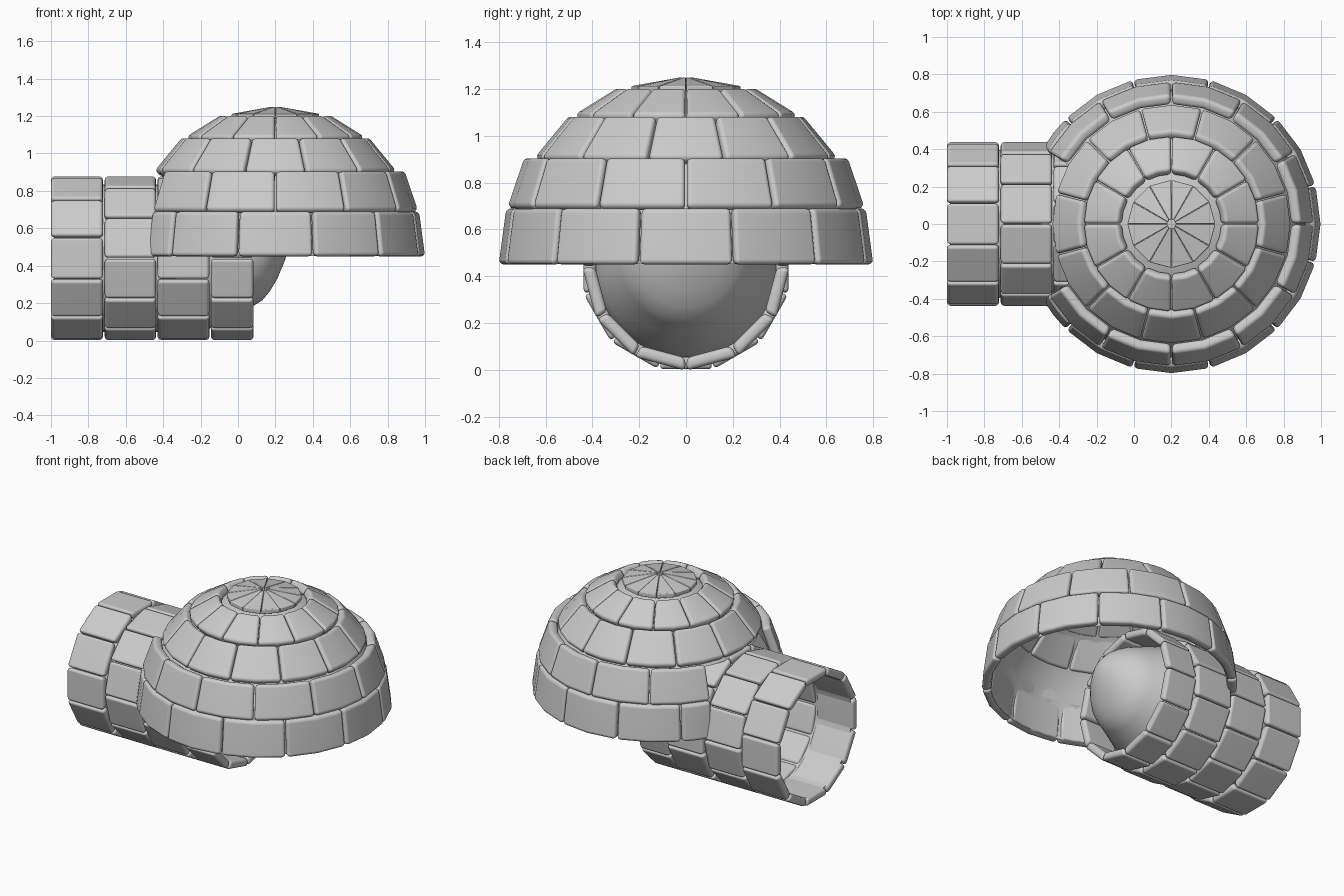
import bpy, bmesh
from math import sin, cos, radians, pi, hypot

if "Cube" in bpy.data.objects:
    bpy.data.objects.remove(bpy.data.objects["Cube"])

CX, CZ = 0.2, 0.44      # dome centre x, tunnel axis height


def finish(name, bm, bevel=0.0):
    bmesh.ops.recalc_face_normals(bm, faces=bm.faces[:])
    me = bpy.data.meshes.new(name)
    bm.to_mesh(me)
    bm.free()
    ob = bpy.data.objects.new(name, me)
    bpy.context.collection.objects.link(ob)
    bpy.context.view_layer.objects.active = ob
    for o in bpy.context.selected_objects:
        o.select_set(False)
    ob.select_set(True)
    if bevel:
        m = ob.modifiers.new("rounded_edges", 'BEVEL')
        m.width, m.segments = bevel, 3
        m.limit_method, m.angle_limit = 'ANGLE', radians(40)
        bpy.ops.object.shade_smooth()
        w = ob.modifiers.new("flat_centres", 'WEIGHTED_NORMAL')
        w.keep_sharp = True
    else:
        bpy.ops.object.shade_smooth()
    return ob


def block(bm, section, a0, a1, steps, place):
    """Sweep a four-point (radius, height) section from angle a0 to a1."""
    loops = []
    for i in range(steps + 1):
        a = radians(a0 + (a1 - a0) * i / steps)
        loops.append([bm.verts.new(place(r, h, a)) for r, h in section])
    for p, q in zip(loops, loops[1:]):
        for k in range(4):
            bm.faces.new((p[k], p[(k + 1) % 4], q[(k + 1) % 4], q[k]))
    bm.faces.new(loops[0])
    bm.faces.new(loops[-1][::-1])


def on_dome(r, h, a):
    return (CX + r * cos(a), r * sin(a), h)


def on_tunnel(r, x, a):
    return (x, r * cos(a), CZ + r * sin(a))


# Dome courses: outer bottom r, z, outer top r, z, joint offset, bevel
rows = [(.80, .45, .768, .69, 15, .022), (.765, .695, .692, .91, 0, .022),
        (.645, .908, .495, 1.09, 15, .022), (.475, 1.092, .29, 1.207, 0, .02),
        (.235, 1.212, .022, 1.25, 0, .005)]
for n, (r0, z0, r1, z1, off, bev) in enumerate(rows):
    bm = bmesh.new()
    d = hypot(r1 - r0, z1 - z0)
    t = .06 if n < 4 else .03
    nx, nz = (z1 - z0) / d * t, (r0 - r1) / d * t
    if n == 0:
        nx, nz = t, 0
    if n == 4:
        nx, nz = 0, t
    sec = [(r0, z0), (r1, z1), (r1 - nx, z1 - nz), (r0 - nx, z0 - nz)]
    gap = .3
    for i in range(12):
        a0, a1 = off + i * 30, off + i * 30 + 30
        if n < 2:           # leave the doorway between 150 and 210 degrees
            if a0 >= 150 and a1 <= 210:
                continue
            if a0 < 150 < a1:
                a1 = 150
            if a0 < 210 < a1:
                a0 = 210
        block(bm, sec, a0 + gap, a1 - gap, 2 if n < 4 else 1, on_dome)
    finish("dome_course_%d" % (n + 1), bm, bev)

# Smooth inner skin of the dome, open at the doorway
bm = bmesh.new()
prev = None
for j in range(17):
    e = pi / 2 * j / 16 * .995
    ring = [bm.verts.new(on_dome(.742 * cos(e), .452 + .742 * sin(e), 2 * pi * i / 48))
            for i in range(48)]
    if prev:
        for i in range(48):
            if 20 <= i < 28 and ring[0].co.z < .88:
                continue
            k = (i + 1) % 48
            bm.faces.new((prev[i], prev[k], ring[k], ring[i]))
    prev = ring
bm.faces.new(prev)
finish("dome_lining", bm)

# Tunnel rings: start x, end x, radius, joint offset
bm = bmesh.new()
for x0, x1, r, off in [(-1, -.722, .452, 15), (-.713, -.438, .443, 0),
                       (-.43, -.153, .452, 15), (-.145, .083, .443, 0)]:
    sec = [(r, x0), (r, x1), (r - .055, x1), (r - .055, x0)]
    for i in range(12):
        block(bm, sec, off + i * 30 + .4, off + i * 30 + 29.6, 1, on_tunnel)
finish("tunnel_blocks", bm, .02)

# Smooth inner skin of the tunnel with its rounded inner end: x, radius, axis z
bm = bmesh.new()
prev = None
for x, r, z in [(-.985, .395, .44), (-.5, .395, .44), (-.2, .39, .44), (-.1, .365, .445),
                (0, .318, .46), (.085, .28, .467), (.13, .257, .472), (.17, .222, .485),
                (.21, .175, .505), (.25, .105, .53), (.27, .05, .545), (.277, .005, .55)]:
    ring = [bm.verts.new((x, r * cos(2 * pi * i / 48), z + r * sin(2 * pi * i / 48)))
            for i in range(48)]
    if prev:
        for i in range(48):
            k = (i + 1) % 48
            bm.faces.new((prev[i], prev[k], ring[k], ring[i]))
    prev = ring
bm.faces.new(prev)
finish("tunnel_lining", bm)
